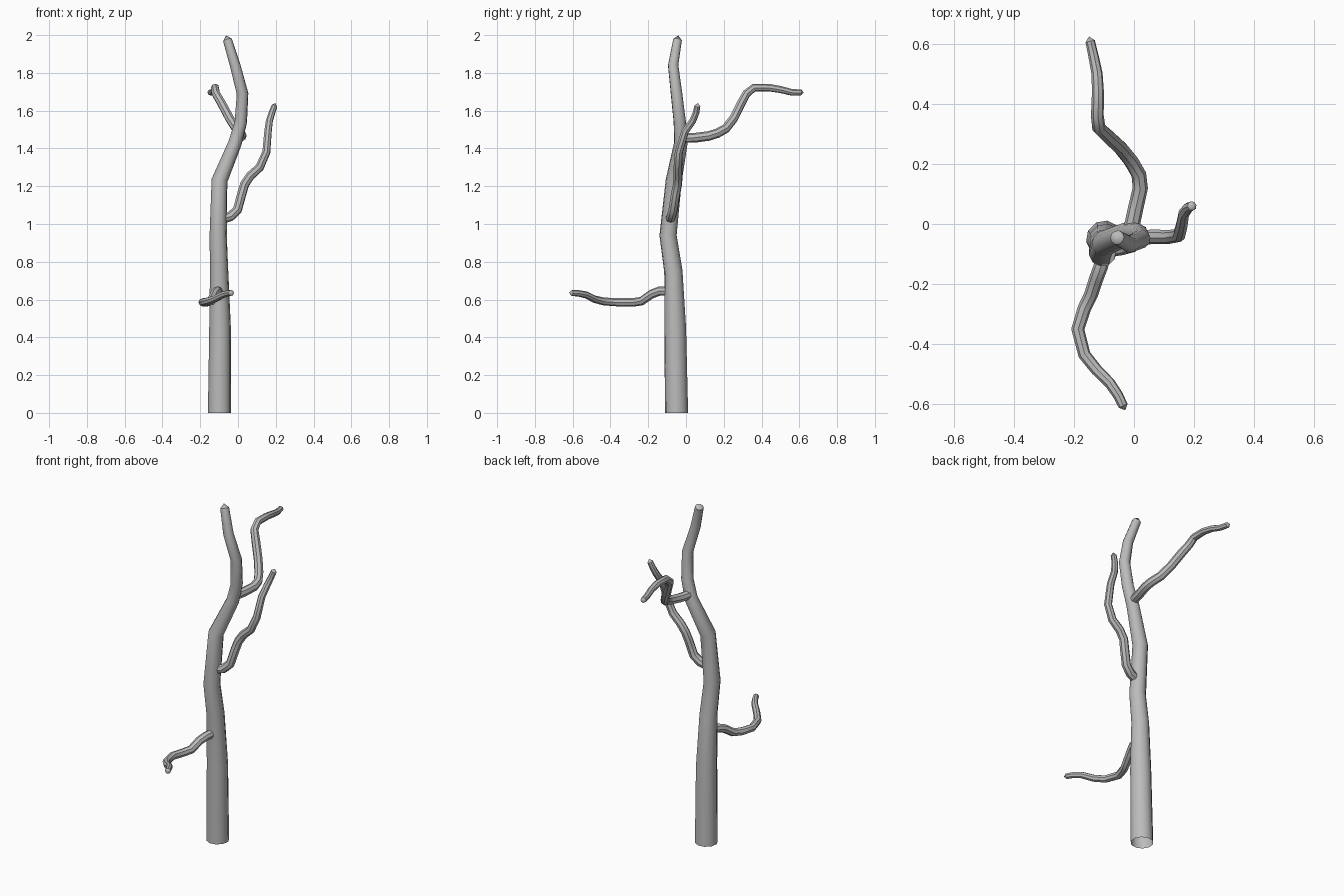
import bpy, bmesh, math
from mathutils import Vector

cube = bpy.data.objects.get("Cube")
if cube:
    bpy.data.objects.remove(cube, do_unlink=True)

bark = bpy.data.materials.new("grey bark")
bark.use_nodes = True
GREY = (0.5, 0.5, 0.5, 1)
bark.diffuse_color = GREY
bark.node_tree.nodes["Principled BSDF"].inputs["Base Color"].default_value = GREY


def limb(name, path, radii, sides, flat_start=False):
    """Sweep a tapering tube along the path and close its end with a blunt point."""
    pts = [Vector(p) for p in path]
    count = len(pts)
    bm = bmesh.new()
    rings = []
    tangent = Vector((0, 0, 1)) if flat_start else (pts[1] - pts[0]).normalized()
    side = tangent.orthogonal().normalized()
    for i, p in enumerate(pts):
        if i:
            ahead = (pts[min(i + 1, count - 1)] - p).normalized()
            new = ((p - pts[i - 1]).normalized() + ahead).normalized()
            side = tangent.rotation_difference(new) @ side
            tangent = new
        up = tangent.cross(side)
        # Radius eases between the listed values along the limb
        t = i / (count - 1) * (len(radii) - 1)
        k = min(int(t), len(radii) - 2)
        r = radii[k] + (radii[k + 1] - radii[k]) * (t - k)
        angles = [math.tau * j / sides for j in range(sides)]
        rings.append([bm.verts.new(p + r * (side * math.cos(a) + up * math.sin(a)))
                      for a in angles])
    for low, high in zip(rings, rings[1:]):
        for j in range(sides):
            n = (j + 1) % sides
            bm.faces.new((low[j], low[n], high[n], high[j]))
    tip = bm.verts.new(pts[-1] + tangent * radii[-1])
    for j in range(sides):
        bm.faces.new((rings[-1][j], rings[-1][(j + 1) % sides], tip))
    mesh = bpy.data.meshes.new(name)
    bm.to_mesh(mesh)
    bm.free()
    mesh.materials.append(bark)
    obj = bpy.data.objects.new(name, mesh)
    bpy.context.collection.objects.link(obj)
    bpy.ops.object.select_all(action="DESELECT")
    obj.select_set(True)
    bpy.context.view_layer.objects.active = obj
    bpy.ops.object.shade_smooth_by_angle(angle=math.radians(40))
    return obj


# Main trunk, open at the foot
limb("trunk",
     [(-.098, -.05, 0), (-.095, -.057, .45), (-.1, -.067, .75), (-.105, -.095, .94),
      (-.098, -.065, 1.23), (-.015, -.027, 1.43), (.015, -.033, 1.54),
      (.024, -.05, 1.69), (-.015, -.068, 1.84), (-.056, -.045, 1.975)],
     [.062, .058, .049, .046, .043, .036, .033, .031, .028, .024], 10, True)

# Low branch reaching forward
limb("front_branch",
     [(-.1, -.06, .645), (-.11, -.14, .645), (-.125, -.18, .63), (-.143, -.235, .592),
      (-.165, -.28, .585), (-.187, -.35, .585), (-.165, -.435, .59), (-.125, -.485, .602),
      (-.08, -.53, .625), (-.053, -.57, .633), (-.036, -.605, .635)],
     [.025, .022, .016], 8)

# High branch reaching back
limb("back_branch",
     [(-.012, -.03, 1.455), (.005, .05, 1.457), (.021, .12, 1.466), (.016, .165, 1.48),
      (-.01, .21, 1.505), (-.045, .253, 1.56), (-.085, .29, 1.635), (-.117, .32, 1.69),
      (-.122, .36, 1.722), (-.12, .44, 1.722), (-.123, .5, 1.712),
      (-.135, .56, 1.697), (-.146, .608, 1.697)],
     [.026, .024, .016], 8)

# Middle branch rising on the left
limb("left_branch",
     [(-.09, -.085, 1.025), (-.04, -.078, 1.04), (-.003, -.068, 1.075), (.02, -.055, 1.16),
      (.035, -.045, 1.21), (.065, -.042, 1.255), (.115, -.043, 1.3), (.15, -.038, 1.38),
      (.159, -.005, 1.49), (.166, .035, 1.545), (.18, .054, 1.59), (.193, .06, 1.625)],
     [.026, .024, .016], 8)
